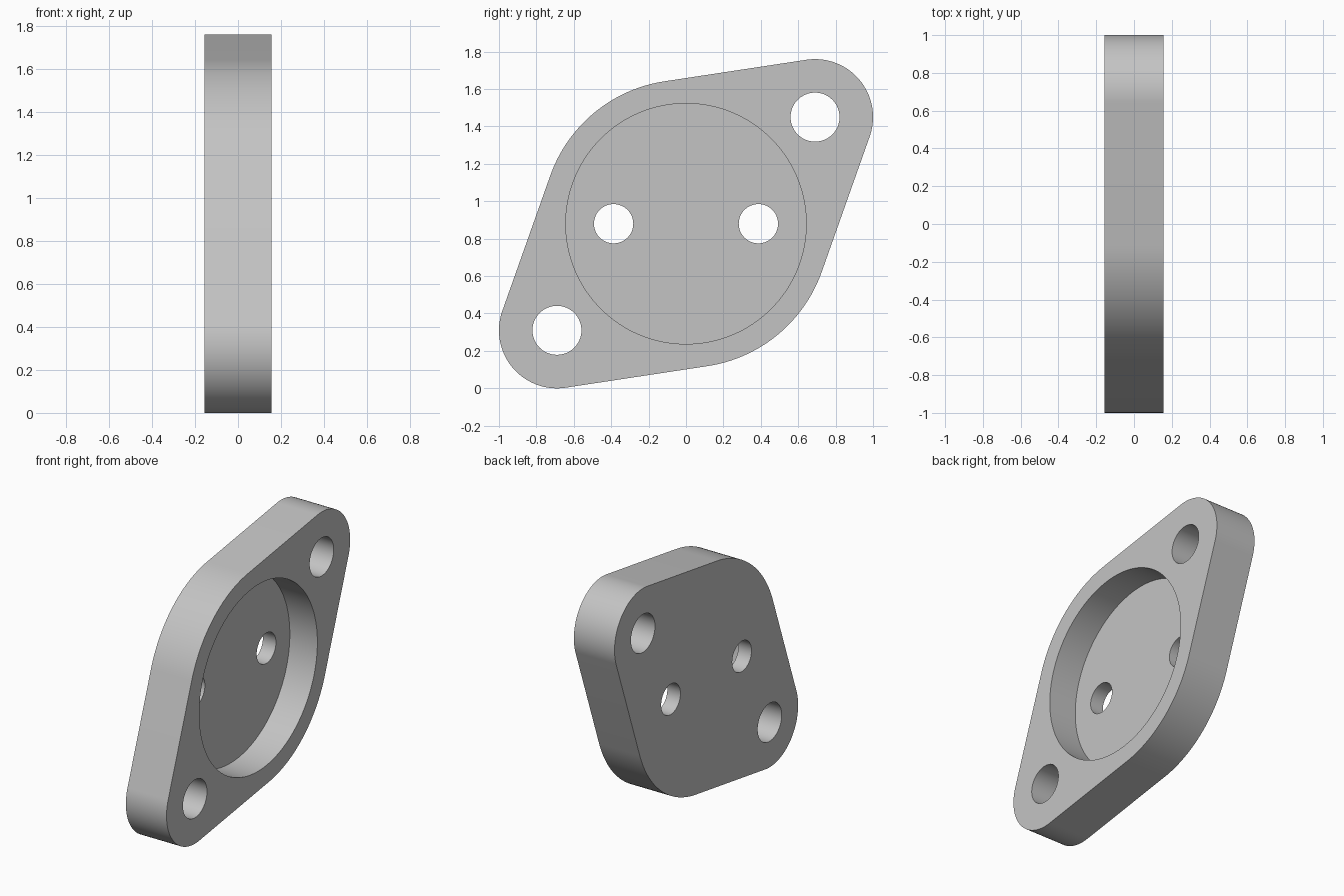
import bpy, bmesh, math
from mathutils import Matrix

if "Cube" in bpy.data.objects:
    bpy.data.objects.remove(bpy.data.objects["Cube"])

HALF = 0.155                    # half the plate thickness
CZ = 0.88                       # height of the plate centre
BOSS_R, LOBE_R = 0.77, 0.31     # outline radii
LOBE_Y, LOBE_Z = 0.69, 0.57     # lobe offset from the centre
RECESS_DEPTH = 0.21


def arc(cy, cz, r, a0, a1, n):
    return [(cy + r * math.cos(a0 + (a1 - a0) * i / n),
             cz + r * math.sin(a0 + (a1 - a0) * i / n)) for i in range(n + 1)]


def make_object(name, bm):
    bmesh.ops.recalc_face_normals(bm, faces=bm.faces)
    mesh = bpy.data.meshes.new(name)
    bm.to_mesh(mesh)
    bm.free()
    obj = bpy.data.objects.new(name, mesh)
    bpy.context.collection.objects.link(obj)
    return obj


# Plate outline: central circle and two lobes joined by tangent lines
phi = math.atan2(LOBE_Z, LOBE_Y)
tan = math.acos((BOSS_R - LOBE_R) / math.hypot(LOBE_Y, LOBE_Z))
outline = []
for s, turn in ((1, 0), (-1, math.pi)):
    p = phi + turn
    outline += arc(s * LOBE_Y, CZ + s * LOBE_Z, LOBE_R, p - tan, p + tan, 40)
    outline += arc(0, CZ, BOSS_R, p + tan, p + math.pi - tan, 32)

bm = bmesh.new()
face = bm.faces.new([bm.verts.new((-HALF, y, z)) for y, z in outline])
ext = bmesh.ops.extrude_face_region(bm, geom=[face])
bmesh.ops.translate(bm, vec=(2 * HALF, 0, 0),
                    verts=[v for v in ext["geom"] if isinstance(v, bmesh.types.BMVert)])
plate = make_object("flange_plate", bm)

grey = bpy.data.materials.new("plain grey")
grey.diffuse_color = (0.55, 0.55, 0.55, 1)
grey.use_nodes = True
grey.node_tree.nodes["Principled BSDF"].inputs["Base Color"].default_value = grey.diffuse_color
plate.data.materials.append(grey)


# Cut a round bore along x, from x0 out past the +x face
def bore(y, z, r, x0, n):
    bm = bmesh.new()
    x1 = HALF + 0.1
    bmesh.ops.create_cone(bm, cap_ends=True, segments=n, radius1=r, radius2=r, depth=x1 - x0,
                          matrix=Matrix.Translation(((x0 + x1) / 2, y, z))
                          @ Matrix.Rotation(math.pi / 2, 4, 'Y'))
    cutter = make_object("bore_cutter", bm)
    cutter.hide_render = True
    mod = plate.modifiers.new("bore", 'BOOLEAN')
    mod.operation = 'DIFFERENCE'
    mod.solver = 'EXACT'
    mod.object = cutter
    bpy.ops.object.modifier_apply(modifier=mod.name)
    bpy.data.objects.remove(cutter)


bpy.context.view_layer.objects.active = plate
plate.select_set(True)
bore(0, CZ, 0.643, HALF - RECESS_DEPTH, 128)                       # round recess
for s in (1, -1):
    bore(s * LOBE_Y, CZ + s * LOBE_Z, 0.131, -HALF - 0.1, 64)      # bolt holes
    bore(s * 0.387, CZ, 0.105, -HALF - 0.1, 64)                    # inner holes

bpy.ops.object.shade_smooth_by_angle(angle=math.radians(30))
